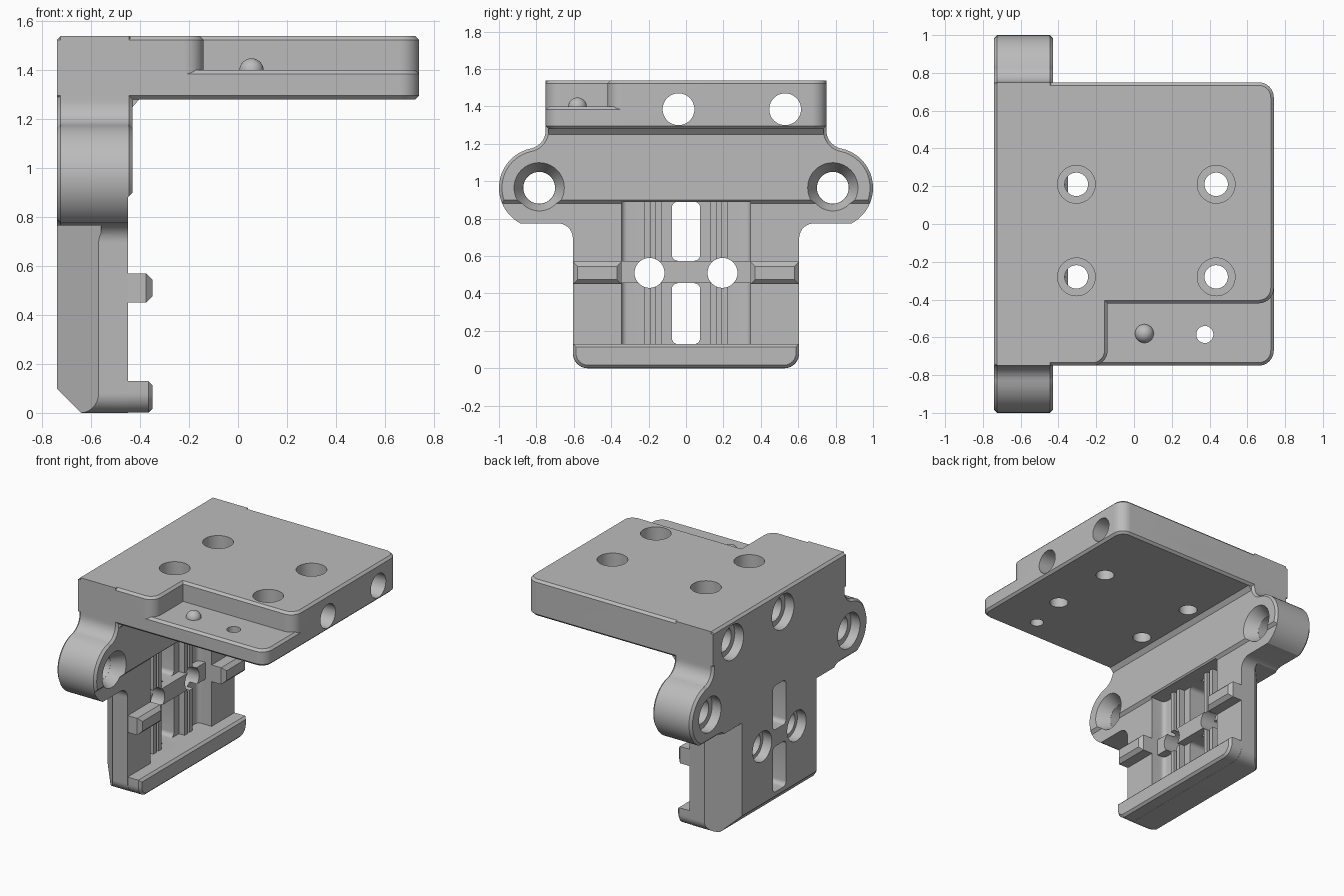
import bpy, bmesh
from math import sin, cos, radians

cube = bpy.data.objects.get("Cube")
if cube:
    bpy.data.objects.remove(cube, do_unlink=True)

grey = bpy.data.materials.new("light_grey")
grey.use_nodes = True
grey.diffuse_color = (0.5, 0.5, 0.5, 1)
grey.node_tree.nodes["Principled BSDF"].inputs["Base Color"].default_value = (0.5, 0.5, 0.5, 1)

AXES = {"x": lambda u, v, w: (w, u, v), "y": lambda u, v, w: (u, w, v), "z": lambda u, v, w: (u, v, w)}
EDGE = 0.016


def arc(cu, cv, r, a, b, n=10):
    return [(cu + r * cos(radians(a + (b - a) * i / n)),
             cv + r * sin(radians(a + (b - a) * i / n))) for i in range(n + 1)]


def circle(u, v, r):
    return arc(u, v, r, 0, 360, 40)[:-1]


def loft(name, axis, low, high, lo, hi, chamfer=0):
    """Closed solid between two matching outlines, with chamfered rims."""
    bm = bmesh.new()
    ends = [[bm.verts.new(AXES[axis](u, v, w)) for u, v in ring] for ring, w in ((low, lo), (high, hi))]
    caps = [bm.faces.new(ring) for ring in ends]
    n = len(low)
    for i in range(n):
        j = (i + 1) % n
        bm.faces.new((ends[0][i], ends[0][j], ends[1][j], ends[1][i]))
    bmesh.ops.recalc_face_normals(bm, faces=bm.faces)
    if chamfer:
        rims = [e for f in caps for e in f.edges]
        bmesh.ops.bevel(bm, geom=rims, offset=chamfer, segments=1, affect="EDGES", clamp_overlap=False)
        bmesh.ops.recalc_face_normals(bm, faces=bm.faces)
    mesh = bpy.data.meshes.new(name)
    bm.to_mesh(mesh)
    bm.free()
    mesh.materials.append(grey)
    ob = bpy.data.objects.new(name, mesh)
    bpy.context.collection.objects.link(ob)
    return ob


def prism(name, axis, outline, lo, hi, chamfer=0):
    return loft(name, axis, outline, outline, lo, hi, chamfer)


def box(name, x0, x1, y0, y1, z0, z1, chamfer=0):
    return prism(name, "x", [(y0, z0), (y1, z0), (y1, z1), (y0, z1)], x0, x1, chamfer)


def combine(ob, other, operation="DIFFERENCE"):
    mod = ob.modifiers.new("combine", "BOOLEAN")
    mod.operation, mod.solver, mod.object = operation, "EXACT", other
    bpy.context.view_layer.objects.active = ob
    bpy.ops.object.modifier_apply(modifier=mod.name)
    bpy.data.objects.remove(other, do_unlink=True)


def add(other):
    combine(body, other, "UNION")


def cut(other):
    combine(body, other)


# Upright wall with side ears
half = [(0.75, 1.54)]
half += arc(0.85, 1.273, 0.1, 180, 258)
half += arc(0.785, 0.965, 0.215, 78, -62, 20)
half += arc(0.685, 0.695, 0.08, 90, 180)
half += arc(0.525, 0.08, 0.08, 0, -90)
body = prism("bracket_body", "x", half + [(-y, z) for y, z in reversed(half)], -0.74, -0.43, EDGE)

# Front of the lower wall is set back below a sloped step
cut(prism("lower_relief", "y", [(-0.45, -0.1), (-0.3, -0.1), (-0.3, 0.9), (-0.43, 0.9), (-0.45, 0.88)], -1.2, 1.2))

# Bottom lip and the two halves of the cross rib
lip = [(0.604, 0.13)] + arc(0.524, 0.081, 0.08, 0, -90)
add(prism("bottom_lip", "x", lip + [(-y, z) for y, z in reversed(lip)], -0.52, -0.35, EDGE))
for y0, y1 in ((-0.604, -0.345), (0.345, 0.604)):
    add(box("cross_rib", -0.52, -0.35, y0, y1, 0.45, 0.57, 0.025))

# Top plate: full lower slab and an upper slab with a missing corner
corner = arc(0.66, 0.67, 0.08, 0, 90) + [(-0.74, 0.75), (-0.74, -0.75)]
add(prism("upper_slab", "z", corner + arc(-0.22, -0.67, 0.08, -90, 0) + [(-0.14, -0.42)]
          + arc(0.66, -0.34, 0.08, -90, 0), 1.28, 1.54, EDGE))
add(prism("lower_slab", "z", corner + arc(0.66, -0.67, 0.08, -90, 0), 1.28, 1.40, EDGE))
add(prism("inner_corner_fillet", "y", [(-0.45, 1.25), (-0.43, 1.25), (-0.395, 1.29), (-0.45, 1.29)], -0.735, 0.735))

# Chamfers on the back of the lower wall
for s in (-1, 1):
    wedge = [(-0.76, s * 0.40), (-0.56, s * 0.615), (-0.56, s * 0.68), (-0.76, s * 0.68)]
    cut(prism("back_chamfer", "z", wedge, -0.1, 0.765))
cut(prism("bottom_chamfer", "y", [(-0.76, 0.12), (-0.76, -0.02), (-0.62, -0.02)], -1.2, 1.2))

# Central recess with rounded inner corners
recess = arc(-0.53, 0.315, 0.03, 90, 180, 5) + arc(-0.53, -0.315, 0.03, 180, 270, 5)
cut(prism("recess_cut", "z", recess + [(-0.2, -0.345), (-0.2, 0.345)], 0.13, 0.89))

# Cross band and vertical ribs inside the recess
add(box("cross_band", -0.6, -0.50, -0.36, 0.36, 0.455, 0.575))
for s in (-1, 1):
    for a in (0.147, 0.205):
        add(box("recess_rib", -0.59, -0.515, s * a - 0.016, s * a + 0.016, 0.12, 0.895))

# Through slots
for z0, z1 in ((0.13, 0.455), (0.575, 0.89)):
    r = 0.03
    slot = []
    for y, z, a in ((0.045, z1 - r, 0), (-0.045, z1 - r, 90), (-0.045, z0 + r, 180), (0.045, z0 + r, 270)):
        slot += arc(y, z, r, a, a + 90, 5)
    cut(prism("slot_cut", "x", slot, -0.9, -0.3))

# Horizontal bolt holes, widened at the back
for y, z, r, wide, end in ((-0.04, 1.385, 0.085, 0.125, 0.9), (0.53, 1.385, 0.085, 0.125, 0.9),
                           (-0.785, 0.965, 0.085, 0.125, -0.3), (0.785, 0.965, 0.085, 0.125, -0.3),
                           (-0.195, 0.51, 0.08, 0.108, -0.3), (0.195, 0.51, 0.08, 0.108, -0.3)):
    cut(prism("bolt_hole", "x", circle(y, z, r), -0.9, end))
    cut(prism("bolt_head_pocket", "x", circle(y, z, wide), -0.8, -0.67))

# Flared openings at the front of the ears
for y in (-0.785, 0.785):
    cut(loft("ear_flare", "x", circle(y, 0.965, 0.086), circle(y, 0.965, 0.14), -0.52, -0.42))

# Vertical counterbored holes in the plate
for x in (-0.305, 0.435):
    for y in (-0.28, 0.21):
        cut(prism("plate_hole", "z", circle(x, y, 0.062), 1.1, 1.7))
        cut(prism("plate_counterbore", "z", circle(x, y, 0.1), 1.44, 1.7))
cut(prism("ledge_hole", "z", circle(0.375, -0.585, 0.045), 1.1, 1.7))

# Locating bump on the ledge
bm = bmesh.new()
bmesh.ops.create_uvsphere(bm, u_segments=24, v_segments=14, radius=0.05)
bmesh.ops.translate(bm, verts=bm.verts, vec=(0.055, -0.58, 1.398))
bump_mesh = bpy.data.meshes.new("ledge_bump")
bm.to_mesh(bump_mesh)
bm.free()
bump_mesh.materials.append(grey)
bump = bpy.data.objects.new("ledge_bump", bump_mesh)
bpy.context.collection.objects.link(bump)

# Smooth shading with sharp edges kept
for ob in (body, bump):
    bpy.ops.object.select_all(action="DESELECT")
    ob.select_set(True)
    bpy.context.view_layer.objects.active = ob
    bpy.ops.object.shade_smooth_by_angle(angle=radians(25))
